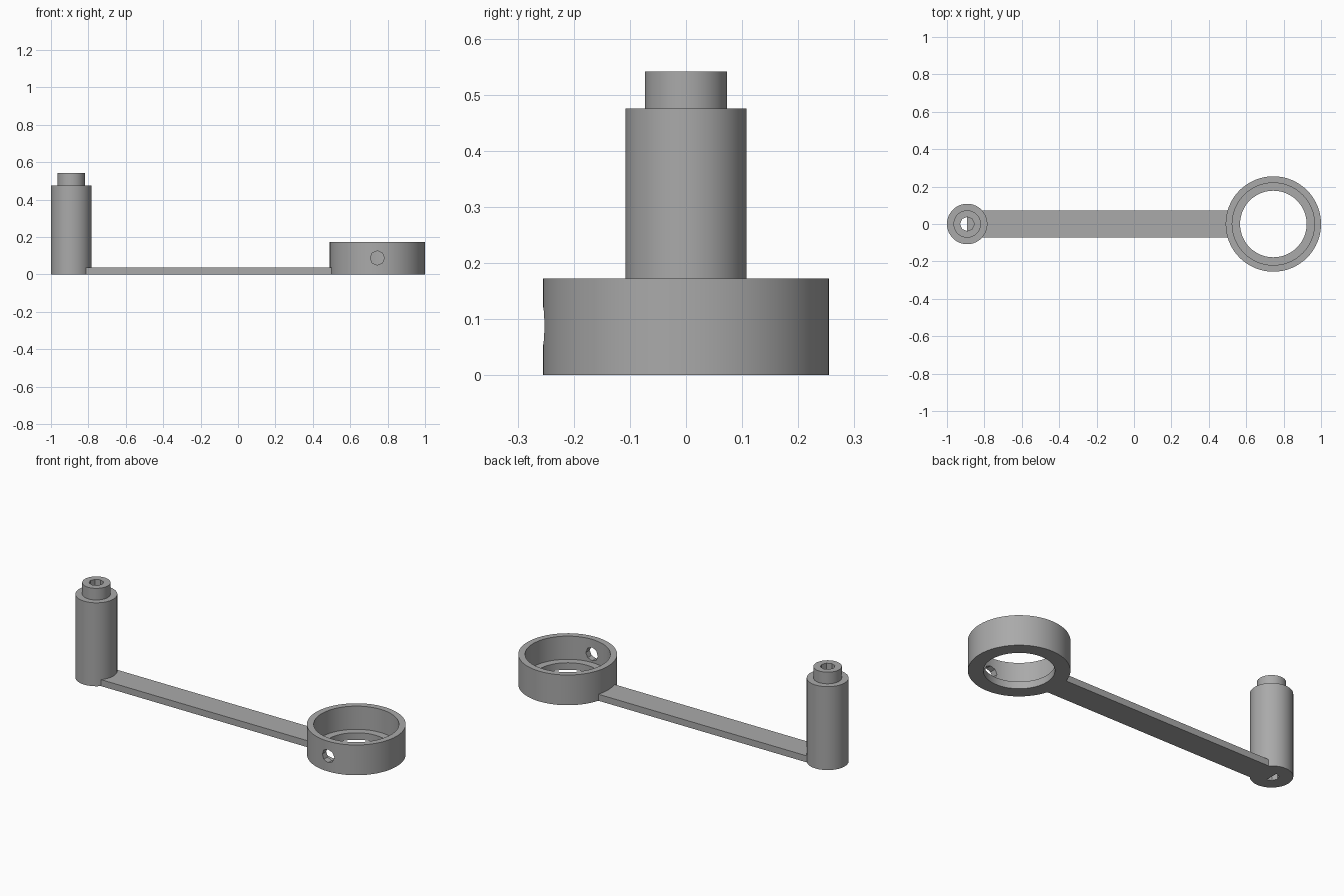
import bpy, bmesh, math

cube = bpy.data.objects.get("Cube")
if cube:
    bpy.data.objects.remove(cube, do_unlink=True)

grey = bpy.data.materials.new("plain grey")
grey.use_nodes = True
colour = (0.4, 0.4, 0.4, 1)
grey.diffuse_color = colour
grey.node_tree.nodes["Principled BSDF"].inputs["Base Color"].default_value = colour

RING_X, PIN_X, HOLE_R = 0.745, -0.892, 0.038


def lathe(name, profile, x, closed=False, sides=64):
    """Spin an (r, z) profile about a vertical axis; ends are capped unless closed."""
    bm = bmesh.new()
    rings = []
    for r, z in profile:
        rings.append([bm.verts.new((r * math.cos(2 * math.pi * i / sides),
                                    r * math.sin(2 * math.pi * i / sides), z))
                      for i in range(sides)])
    pairs = list(zip(rings, rings[1:]))
    if closed:
        pairs.append((rings[-1], rings[0]))
    else:
        bm.faces.new(rings[0])
        bm.faces.new(rings[-1])
    for a, b in pairs:
        for i in range(sides):
            j = (i + 1) % sides
            bm.faces.new((a[i], a[j], b[j], b[i]))
    bmesh.ops.recalc_face_normals(bm, faces=bm.faces)
    mesh = bpy.data.meshes.new(name)
    bm.to_mesh(mesh)
    bm.free()
    obj = bpy.data.objects.new(name, mesh)
    obj.location.x = x
    bpy.context.collection.objects.link(obj)
    mesh.materials.append(grey)
    return obj


def activate(obj):
    bpy.ops.object.select_all(action='DESELECT')
    obj.select_set(True)
    bpy.context.view_layer.objects.active = obj


def drill(obj, location, depth, rotation=(0, 0, 0)):
    """Cut an eight-sided hole through the part."""
    bpy.ops.mesh.primitive_cylinder_add(vertices=8, radius=HOLE_R, depth=depth,
                                        location=location, rotation=rotation)
    cutter = bpy.context.object
    cutter.rotation_euler.rotate_axis('Z', math.pi / 8 * 0)
    cutter.hide_render = True
    cutter.data.materials.append(grey)
    mod = obj.modifiers.new("hole", 'BOOLEAN')
    mod.operation, mod.solver, mod.object = 'DIFFERENCE', 'EXACT', cutter
    activate(obj)
    bpy.ops.object.modifier_apply(modifier=mod.name)
    bpy.data.objects.remove(cutter, do_unlink=True)


# Stepped ring with an inner lip and a set-screw hole in its front wall
ring = lathe("socket_ring", [(0.255, 0), (0.255, 0.172), (0.22, 0.172),
                             (0.22, 0.04), (0.178, 0.04), (0.178, 0)], RING_X, closed=True)
drill(ring, (RING_X, -0.25, 0.088), 0.3, (math.pi / 2, 0, 0))

# Upright handle with a narrower tip, bored through
handle = lathe("handle_post", [(0.108, 0), (0.108, 0.475),
                               (0.073, 0.475), (0.073, 0.541)], PIN_X)
drill(handle, (PIN_X, 0, 0.27), 1)

for part in (ring, handle):
    activate(part)
    bpy.ops.object.shade_smooth_by_angle(angle=math.radians(30))

# Flat crank arm, its end covering half of the bore
x0, x1 = PIN_X, 0.54
bpy.ops.mesh.primitive_cube_add(size=1, location=((x0 + x1) / 2, 0, 0.0185))
arm = bpy.context.object
arm.name = "crank_arm"
arm.scale = (x1 - x0, 0.146, 0.037)
arm.data.materials.append(grey)
